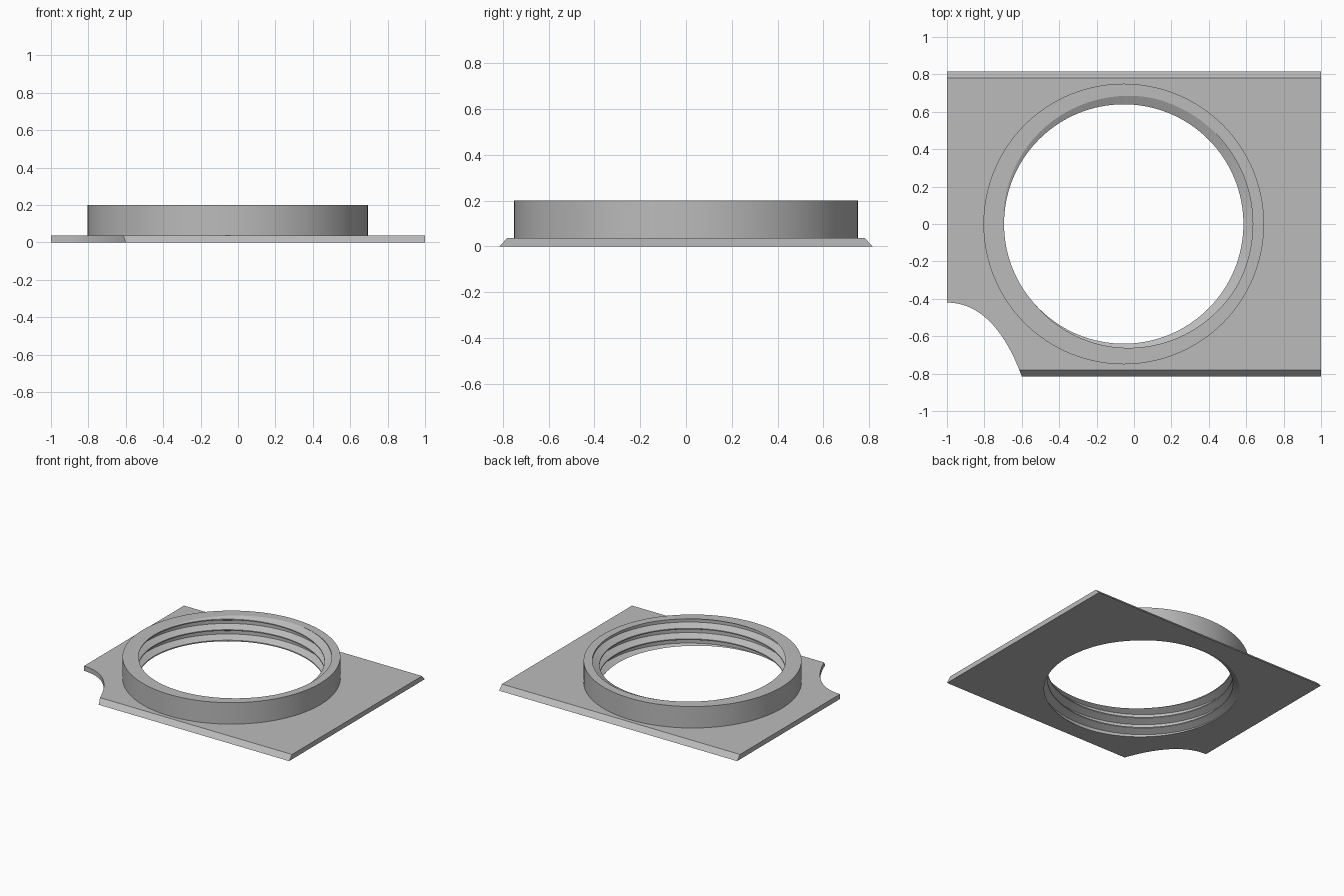
import bpy, bmesh, math
from mathutils import Vector, geometry

cube = bpy.data.objects.get("Cube")
if cube:
    bpy.data.objects.remove(cube, do_unlink=True)

grey = bpy.data.materials.new("plain grey")
grey.use_nodes = True
colour = (0.5, 0.5, 0.5, 1)
grey.diffuse_color = colour
grey.node_tree.nodes["Principled BSDF"].inputs["Base Color"].default_value = colour

CENTRE_X, OUTER, ROOT, CREST = -0.055, 0.75, 0.69, 0.64
TOP, PLATE_TOP, PITCH, STEPS = 0.2, 0.037, 0.08, 128


def finish(bm, name):
    bmesh.ops.recalc_face_normals(bm, faces=bm.faces)
    mesh = bpy.data.meshes.new(name)
    bm.to_mesh(mesh)
    bm.free()
    obj = bpy.data.objects.new(name, mesh)
    bpy.context.collection.objects.link(obj)
    mesh.materials.append(grey)
    return obj


def prism(name, rings):
    """Solid with matching point loops at successive heights."""
    bm = bmesh.new()
    loops = [[bm.verts.new(p) for p in ring] for ring in rings]
    n = len(loops[0])
    for low, high in zip(loops, loops[1:]):
        for i in range(n):
            j = (i + 1) % n
            bm.faces.new((low[i], low[j], high[j], high[i]))
    bm.faces.new(loops[0])
    bm.faces.new(loops[-1])
    return finish(bm, name)


def cut(target, cutter):
    mod = target.modifiers.new(cutter.name, 'BOOLEAN')
    mod.operation = 'DIFFERENCE'
    mod.solver = 'EXACT'
    mod.object = cutter
    bpy.context.view_layer.objects.active = target
    bpy.ops.object.modifier_apply(modifier=mod.name)
    bpy.data.objects.remove(cutter, do_unlink=True)


# Base plate with sloping front and back edges
def rectangle(y, z):
    return [(-1, -y, z), (1, -y, z), (1, y, z), (-1, y, z)]


plate = prism("base_plate", [rectangle(0.815, 0), rectangle(0.78, PLATE_TOP)])

# Round opening that holds the collar
circle = [(CENTRE_X + OUTER * math.cos(math.tau * i / STEPS),
           OUTER * math.sin(math.tau * i / STEPS)) for i in range(STEPS)]
cut(plate, prism("hole_cutter", [[(x, y, z) for x, y in circle] for z in (-0.1, 0.1)]))

# Curved notch in the front corner
curve = geometry.interpolate_bezier(Vector((-1, -0.42)), Vector((-0.78, -0.42)),
                                    Vector((-0.66, -0.65)), Vector((-0.6, -0.815)), 24)
outline = [(-1.1, -0.42)] + [tuple(p) for p in curve] + [(-0.56, -0.92), (-1.1, -0.92)]
cut(plate, prism("notch_cutter", [[(x, y, z) for x, y in outline] for z in (-0.1, 0.1)]))

# Thread section over one turn: (fraction of pitch, radius)
SECTION = [(-0.15, ROOT), (0.15, ROOT), (0.45, CREST), (0.55, CREST)]


def thread_radius(phase):
    phase = (phase + 0.5) % 1 - 0.5
    t = (abs(phase) - 0.15) / 0.3
    return ROOT + (CREST - ROOT) * min(max(t, 0), 1)


# Collar with an internal helical thread
bm = bmesh.new()
columns = []
for i in range(STEPS + 1):
    angle = math.tau * i / STEPS
    offset = TOP + PITCH * (angle - math.radians(25)) / math.tau
    points = [(OUTER, TOP), (OUTER, 0)]
    for turn in range(-6, 4):
        for fraction, _ in SECTION:
            z = min(max(offset + PITCH * (turn + fraction), 0), TOP)
            points.append((thread_radius((z - offset) / PITCH), z))
    columns.append([bm.verts.new((CENTRE_X + r * math.cos(angle), r * math.sin(angle), z))
                    for r, z in points])
for a, b in zip(columns, columns[1:]):
    for k in range(len(a)):
        m = (k + 1) % len(a)
        bm.faces.new((a[k], b[k], b[m], a[m]))
bmesh.ops.remove_doubles(bm, verts=bm.verts, dist=0.00005)
bmesh.ops.dissolve_degenerate(bm, edges=bm.edges, dist=0.00001)
collar = finish(bm, "threaded_collar")

# Smooth the round walls and keep crisp edges
for obj in (plate, collar):
    bpy.ops.object.select_all(action='DESELECT')
    obj.select_set(True)
    bpy.context.view_layer.objects.active = obj
    bpy.ops.object.shade_smooth_by_angle(angle=math.radians(25))
